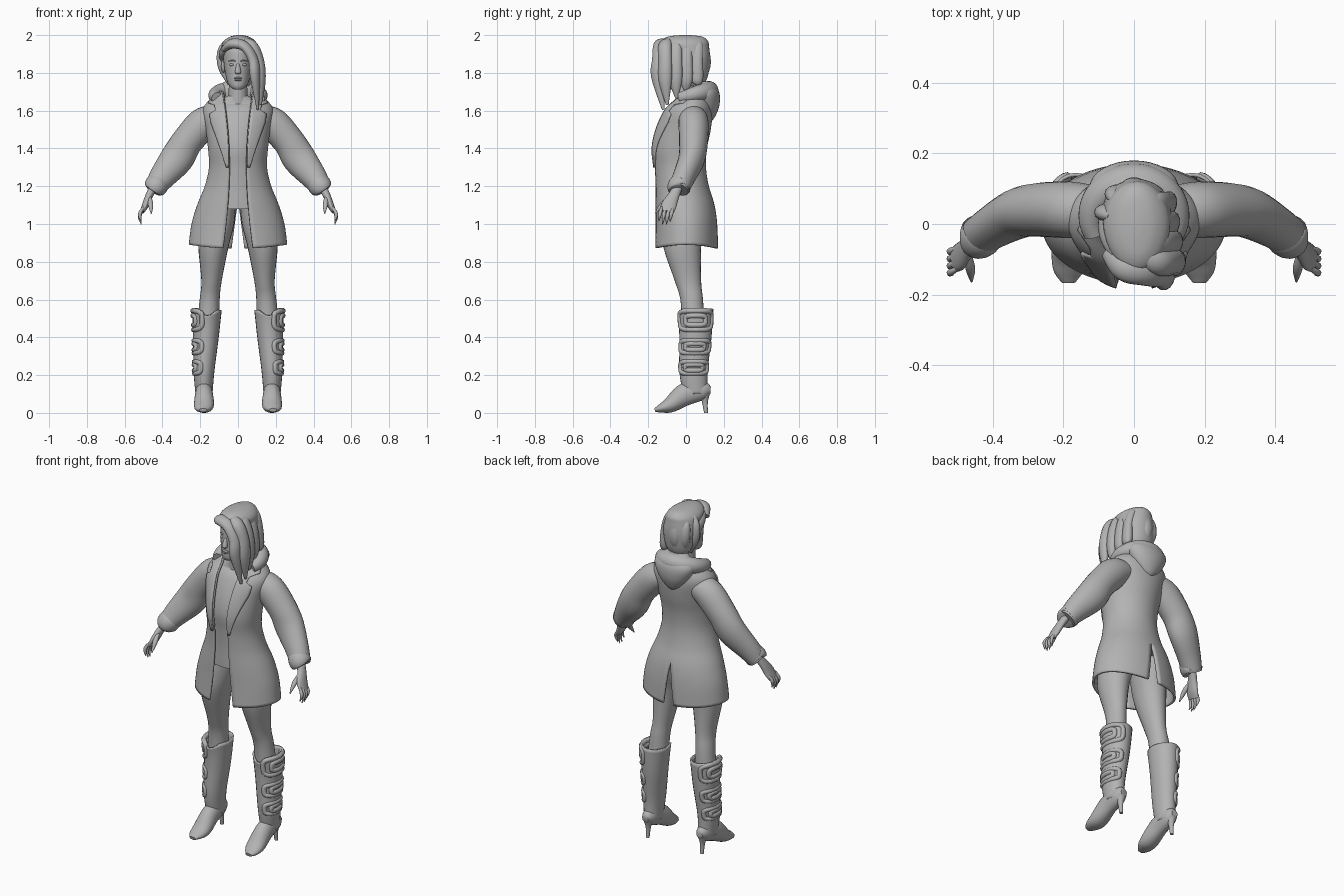
import bpy, bmesh, math
from mathutils import Vector

if "Cube" in bpy.data.objects:
    bpy.data.objects.remove(bpy.data.objects["Cube"])

clay = bpy.data.materials.new("plain_grey")
clay.diffuse_color = (.45, .45, .45, 1)
clay.use_nodes = True
clay.node_tree.nodes["Principled BSDF"].inputs["Base Color"].default_value = clay.diffuse_color
X, Y, Z = Vector((1, 0, 0)), Vector((0, 1, 0)), Vector((0, 0, 1))


def spline(points, steps=5):
    """Catmull-Rom curve through tuples of any length."""
    result = []
    last = len(points) - 1
    for i in range(last):
        before, start, end, after = (points[min(max(k, 0), last)] for k in range(i - 1, i + 3))
        for step in range(steps):
            t = step / steps
            result.append(tuple(
                b + t * (c - a) / 2 + t * t * (a - 2.5 * b + 2 * c - d / 2) + t ** 3 * (1.5 * (b - c) + (d - a) / 2)
                for a, b, c, d in zip(before, start, end, after)))
    return result + [tuple(points[last])]


def add_object(name, data, mirror):
    data.materials.append(clay)
    ob = bpy.data.objects.new(name, data)
    bpy.context.collection.objects.link(ob)
    if mirror:
        ob.modifiers.new("Mirror", 'MIRROR')
    return ob


def skin(name, rows, closed=True, caps=True, mirror=False, thickness=0):
    """Cover rows of points with one smooth surface."""
    bm = bmesh.new()
    verts = [[bm.verts.new(point) for point in row] for row in rows]
    count = len(rows[0])
    for low, high in zip(verts, verts[1:]):
        for j in range(count if closed else count - 1):
            k = (j + 1) % count
            bm.faces.new((low[j], low[k], high[k], high[j]))
    if caps and closed:
        bm.faces.new(verts[0])
        bm.faces.new(verts[-1])
    bmesh.ops.recalc_face_normals(bm, faces=bm.faces)
    for face in bm.faces:
        face.smooth = True
    for e in bm.edges:
        if len(e.link_faces) == 2 and e.calc_face_angle(0) > .9:
            e.smooth = False
    mesh = bpy.data.meshes.new(name)
    bm.to_mesh(mesh)
    bm.free()
    ob = add_object(name, mesh, mirror)
    if thickness:
        solid = ob.modifiers.new("Solidify", 'SOLIDIFY')
        solid.thickness, solid.offset = thickness, 0
    return ob


def sweep(name, path, ref=None, sides=24, **options):
    """Oval rings (x, y, z, radius, radius): level, or square to the path when ref is given."""
    path = spline(path)
    rows = []
    for i, (x, y, z, wide, deep) in enumerate(path):
        u, v = X, Y
        if ref:
            ahead, behind = path[min(i + 1, len(path) - 1)], path[max(i - 1, 0)]
            tangent = (Vector(ahead[:3]) - Vector(behind[:3])).normalized()
            u = (ref - tangent * ref.dot(tangent)).normalized()
            v = tangent.cross(u)
        angles = [math.tau * j / sides for j in range(sides)]
        rows.append([Vector((x, y, z)) + u * wide * math.cos(a) + v * deep * math.sin(a) for a in angles])
    return skin(name, rows, **options)


def body(name, rings, x=0):
    """Level rings given as (z, half width, front y, back y)."""
    sweep(name, [(x, (front + back) / 2, z, wide, (back - front) / 2) for z, wide, front, back in rings], sides=32)


def strand(name, path, wide, deep, ref, **options):
    """Round-ended strand, thinner at its start and pointed at its tip."""
    last = len(path) - 1
    scale = [.6 if i == 0 else .2 if i == last else 1 for i in range(last + 1)]
    sweep(name, [(*p, wide * s, deep * s) for p, s in zip(path, scale)], ref, sides=14, **options)


def ball(name, centre, size, mirror=False):
    x, y, z = centre
    rings = []
    for i in range(9):
        a = math.pi * i / 8
        s = max(math.sin(a), .02)
        rings.append((x, y, z - size[2] * math.cos(a), size[0] * s, size[1] * s))
    sweep(name, rings, mirror=mirror)


# Legs
sweep("legs", [(.09, 0, 1.12, .08, .11), (.11, -.01, 1, .09, .11), (.13, -.02, .88, .08, .1),
               (.14, .01, .7, .054, .07), (.15, .03, .6, .053, .06), (.16, .04, .45, .06, .06)], mirror=True)

# Boots: shaft with a dipped rim, foot and slim heel
shaft = [(.165, .05, .55, .074, .09), (.17, .05, .4, .063, .08), (.18, .04, .22, .05, .07),
         (.18, .05, .1, .04, .06)]
boots = sweep("boot_shafts", shaft, mirror=True, caps=False, thickness=.01)
for vert in boots.data.vertices:
    rise = max(0, vert.co.z - .48)
    dip = max(0, -vert.co.y / .04) ** 2
    vert.co.z += rise * (vert.co.x - .165 - dip / 2)
sweep("boot_feet", [(.18, .13, .12, .02, .02), (.18, .09, .12, .04, .05), (.18, 0, .1, .047, .06),
                    (.18, -.08, .045, .053, .043), (.185, -.13, .025, .044, .025),
                    (.185, -.165, .015, .02, .01)], X, mirror=True)
sweep("boot_heels", [(.18, .1, .11, .03, .03), (.18, .1, .06, .014, .016), (.18, .106, 0, .01, .01)], mirror=True)


# Padded straps on the outer side of each boot
def rounded(value):
    return math.copysign(abs(value) ** .5, value)


def strap(name, middle, height, reach, depth):
    curve = bpy.data.curves.new(name, 'CURVE')
    curve.dimensions, curve.bevel_depth, curve.bevel_resolution = '3D', depth, 2
    loop = curve.splines.new('POLY')
    loop.points.add(31)
    loop.use_cyclic_u = True
    for j, point in enumerate(loop.points):
        turn = math.tau * j / len(loop.points)
        a = reach * rounded(math.cos(turn))
        z = middle + height * rounded(math.sin(turn))
        x, y, _, wide, deep = min(spline(shaft, 20), key=lambda ring: abs(ring[2] - z))
        point.co = (x + wide * math.cos(a), y + deep * math.sin(a), z, 1)
    add_object(name, curve, True)


for label, middle, height in (("top", .49, .05), ("middle", .35, .033), ("bottom", .24, .031)):
    strap(label + "_strap_border", middle, height, 1.25, .014)
    strap(label + "_strap_pad", middle, height / 2, .65, .015)

# Coat rings: (z, half width, front y, back y)
coat = spline([(.89, .255, -.165, .165), (1, .24, -.16, .16), (1.1, .21, -.16, .145), (1.2, .17, -.16, .115),
               (1.3, .148, -.166, .1), (1.4, .153, -.175, .105), (1.5, .165, -.155, .125),
               (1.6, .182, -.11, .135), (1.66, .14, -.055, .12), (1.7, .09, -.04, .1)])


def coat_point(ring, a, grow=0):
    z, wide, front, back = ring
    side, ahead = math.sin(a), math.cos(a)
    hem_drop = .02 * ahead * ahead * max(0, 1 - (z - .89) / .15)
    depth = (back - front) / 2 + grow
    return ((wide + grow) * side, (front + back) / 2 - depth * ahead, z - hem_drop)


def opening(z):
    return .045 + (z - 1.3) ** 2 / 5


def arc(ring, start, end, count, grow=0):
    return [coat_point(ring, start + (end - start) * j / count, grow) for j in range(count + 1)]


# One half, open down the front and vented below the back, then mirrored
rows = []
for ring in coat:
    z, wide = ring[:2]
    vent = max(0, .15 * (1.12 - z))
    row = arc(ring, math.asin(opening(z) / wide), math.pi - math.asin(vent / wide), 28)
    if not vent:
        row[-1] = (0, *row[-1][1:])
    rows.append(row)
skin("coat", rows, closed=False, mirror=True, thickness=.012)

# Lapels widen toward the chest, with a notch below the collar
rows = []
for ring in coat:
    z, wide = ring[:2]
    if z > 1.29:
        notch = .03 if 1.59 < z < 1.63 else 0
        flap = .01 + .07 * min(1, (z - 1.29) * 4) - notch
        inner = opening(z)
        outer = min(inner + flap, wide * .95)
        rows.append(arc(ring, math.asin(inner / wide), math.asin(outer / wide), 6, .01))
skin("lapels", rows, closed=False, mirror=True, thickness=.01)

# Shirt follows the coat from inside
body("shirt", [(z, wide * .88, front + .022, back - .022) for z, wide, front, back in coat if 1.07 < z < 1.64]
     + [(1.68, .05, -.05, .05)])
body("neck", [(1.62, .055, -.055, .06), (1.77, .046, -.055, .05)])

# Sleeves with rolled cuffs
sweep("sleeves", [(.12, .035, 1.56, .075, .07), (.185, .04, 1.53, .08, .086), (.27, .04, 1.435, .076, .083),
                  (.325, .03, 1.345, .07, .088), (.4, -.01, 1.25, .06, .07), (.445, -.04, 1.185, .056, .054)],
      Y, mirror=True)
sweep("cuffs", [(.425, -.02, 1.215, .055, .057), (.43, -.03, 1.207, .062, .062), (.443, -.04, 1.19, .06, .06),
                (.45, -.04, 1.18, .05, .05)], Y, mirror=True)

# Hands
sweep("palms", [(.445, -.04, 1.2, .024, .022), (.47, -.065, 1.15, .03, .02), (.49, -.09, 1.1, .04, .018),
                (.508, -.1, 1.065, .036, .012)], Y, mirror=True)
for i, label in enumerate(("index", "middle", "ring", "little")):
    y = .02 * i - .128
    length = .075 + .02 * math.sin(i)
    strand(label + "_fingers", [(.5, y, 1.09), (.52, y - .01, 1.09 - length / 2), (.512, y - .016, 1.09 - length)],
           .01, .01, Y, mirror=True)
strand("thumbs", [(.47, -.08, 1.15), (.463, -.125, 1.105), (.459, -.163, 1.055)], .014, .013, X, mirror=True)

# Hood: rim rolled round the neck, thickest behind, and a pouch lying on the back
rim = []
for i in range(13):
    a = math.pi * (1.25 * i / 12 - .125)
    swell = (1 + math.sin(a)) / 2
    rim.append((.12 * math.cos(a), .01 + .11 * math.sin(a), 1.65 + .055 * swell, .02 + .032 * swell, .02 + .032 * swell))
sweep("hood_rim", rim, Z)
body("hood_pouch", [(1.545, .01, .11, .135), (1.57, .05, .09, .155), (1.63, .1, .05, .177),
                    (1.7, .125, .03, .175), (1.755, .07, .05, .135)])

# Head and face
body("head", [(1.712, .02, -.11, -.07), (1.73, .044, -.12, -.02), (1.77, .062, -.122, .04),
              (1.87, .077, -.118, .09), (1.93, .07, -.105, .08), (1.97, .02, -.04, .02)])
sweep("nose", [(0, -.114, 1.85, .007, .008), (0, -.126, 1.805, .016, .016), (0, -.122, 1.793, .009, .008)])
for label, z in (("upper_lip", 1.772), ("lower_lip", 1.763)):
    ball(label, (0, -.121, z), (.02, .009, .006))
ball("eyes", (.031, -.103, 1.843), (.015, .013, .008), mirror=True)
ball("ears", (.077, 0, 1.835), (.012, .022, .034), mirror=True)
strand("eyebrows", [(.014, -.117, 1.862), (.033, -.111, 1.868), (.054, -.094, 1.86)], .004, .004, Z, mirror=True)

# Hair: cap, a fringe swept over the left eye, then rows of falling locks
body("hair_cap", [(1.73, .05, .02, .09), (1.78, .077, 0, .115), (1.87, .095, -.035, .127),
                  (1.94, .095, -.115, .122), (1.97, .082, -.13, .115), (1.992, .05, -.095, .085),
                  (2, .015, -.03, .02)], x=.008)
flow = Vector((.3, 1, .2))
strand("fringe", [(-.075, -.08, 1.925), (-.03, -.125, 1.955), (.035, -.14, 1.94), (.08, -.145, 1.87),
                  (.09, -.15, 1.78), (.105, -.12, 1.605)], .036, .026, flow)
for i in range(4):
    y, spread = .055 * i - .11, 1 - .07 * i
    strand(f"left_lock_{i}", [(0, y * .7, 1.965), (.07 * spread, y, 1.95), (.11 * spread, y, 1.87),
                              (.12 * spread, y, 1.76), (.12 * spread, y * .9, 1.63 + .035 * i)], .036, .026, flow)
for i in range(4):
    a = math.pi * (.3 + .2 * i)
    c, s = math.cos(a), math.sin(a)
    strand(f"back_lock_{i}", [(.06 * c, .07 * s, 1.96), (.08 * c, .1 * s, 1.91), (.075 * c, .105 * s, 1.83),
                              (.05 * c, .08 * s, 1.74)], .034, .024, X)
strand("right_lock", [(-.05, -.085, 1.95), (-.07, -.03, 1.92), (-.073, .03, 1.88), (-.06, .06, 1.76)],
       .034, .024, flow)
